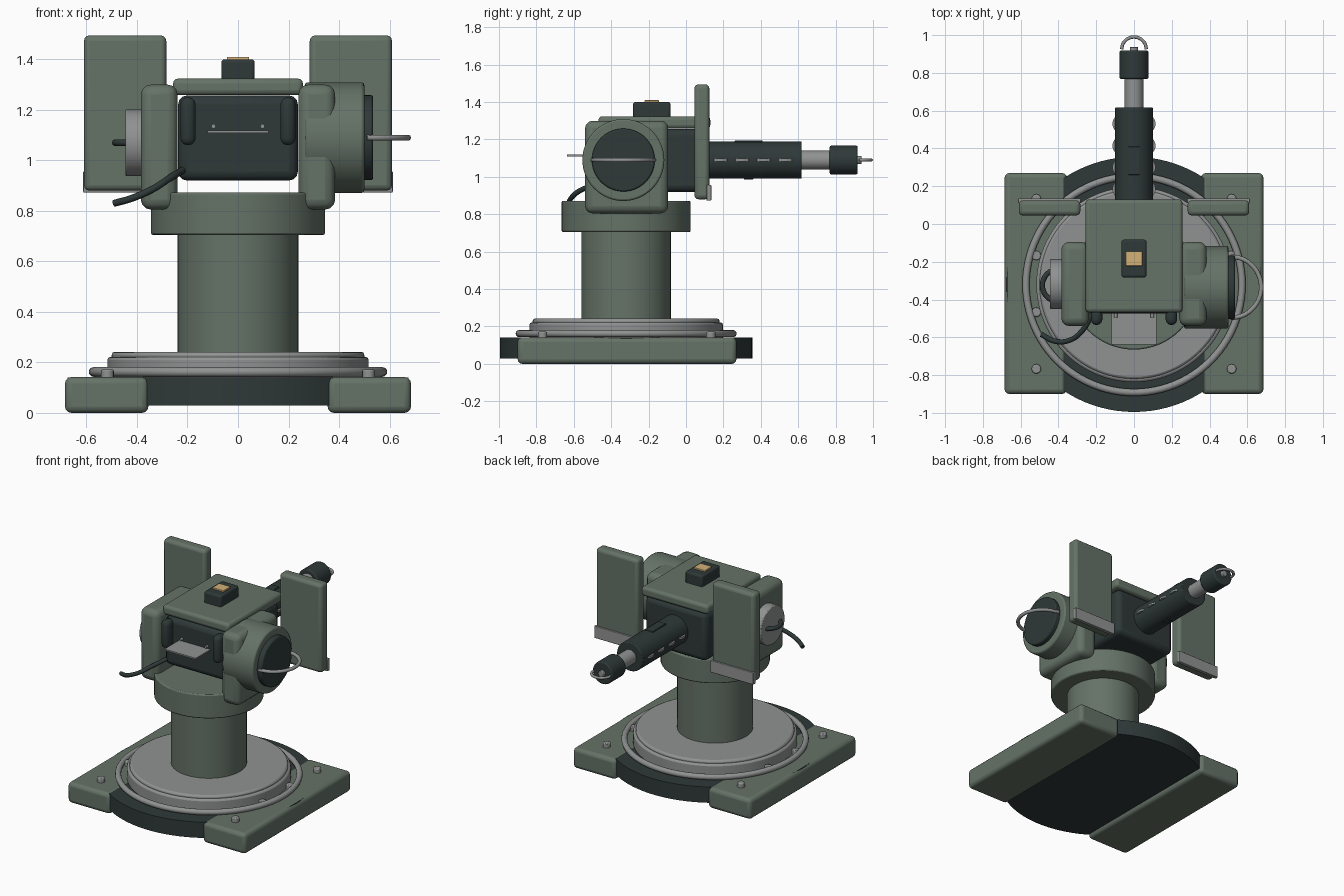
import bpy, bmesh, math
from mathutils import Vector

cube = bpy.data.objects.get("Cube")
if cube:
    bpy.data.objects.remove(cube, do_unlink=True)


def material(name, rgb):
    m = bpy.data.materials.new(name)
    m.use_nodes = True
    m.diffuse_color = (*rgb, 1)
    m.node_tree.nodes["Principled BSDF"].inputs["Base Color"].default_value = (*rgb, 1)
    return m


GREEN = material("grey green paint", (0.13, 0.17, 0.135))
DARK = material("dark gunmetal", (0.028, 0.04, 0.04))
STEEL = material("steel", (0.28, 0.29, 0.285))
AMBER = material("amber lens", (0.66, 0.44, 0.19))


def finish(obj, name, mat, bevel=0.0, segments=3):
    obj.name = obj.data.name = name
    obj.data.materials.append(mat)
    if bevel:
        mod = obj.modifiers.new("rounded edges", "BEVEL")
        mod.width, mod.segments = bevel, segments
        mod.limit_method = "ANGLE"
    bpy.ops.object.select_all(action="DESELECT")
    obj.select_set(True)
    bpy.context.view_layer.objects.active = obj
    bpy.ops.object.shade_smooth_by_angle(angle=math.radians(35))
    return obj


def box(name, lo, hi, mat, bevel=0.0):
    """Rounded box between two opposite corners."""
    lo, hi = Vector(lo), Vector(hi)
    bpy.ops.mesh.primitive_cube_add(size=1, location=(lo + hi) / 2)
    obj = bpy.context.object
    obj.scale = hi - lo
    bpy.ops.object.transform_apply(location=False, rotation=False, scale=True)
    return finish(obj, name, mat, bevel)


def cylinder(name, start, end, radius, mat, bevel=0.0, sides=64):
    """Round bar between two points."""
    start, end = Vector(start), Vector(end)
    axis = end - start
    bpy.ops.mesh.primitive_cylinder_add(vertices=sides, radius=radius, depth=axis.length,
                                        location=(start + end) / 2)
    obj = bpy.context.object
    obj.rotation_euler = axis.to_track_quat("Z", "Y").to_euler()
    return finish(obj, name, mat, bevel, 2)


def tube(name, points, radius, mat):
    """Smooth round wire through a path."""
    curve = bpy.data.curves.new(name, "CURVE")
    curve.dimensions = "3D"
    curve.bevel_depth, curve.bevel_resolution = radius, 3
    curve.use_fill_caps = True
    spline = curve.splines.new("BEZIER")
    spline.bezier_points.add(len(points) - 1)
    for bp, p in zip(spline.bezier_points, points):
        bp.co = p
        bp.handle_left_type = bp.handle_right_type = "AUTO"
    obj = bpy.data.objects.new(name, curve)
    bpy.context.collection.objects.link(obj)
    curve.materials.append(mat)
    return obj


def half_loop(name, centre, radius, heading, wire, mat):
    """Half ring lying flat, bulging toward the heading angle."""
    c = Vector(centre)
    angles = [math.radians(heading - 90 + i * 22.5) for i in range(9)]
    return tube(name, [c + radius * Vector((math.cos(a), math.sin(a), 0)) for a in angles], wire, mat)


CY = -0.32          # vertical axis of the pedestal
AXIS_Z = 1.09       # height of the barrel and elevation axis
SIDES = ((1, "left"), (-1, "right"))

# Base plate and its two rails
cylinder("base_disc", (0, CY, 0.03), (0, CY, 0.14), 0.675, DARK, sides=96)
for s, side in SIDES:
    box(f"{side}_base_rail", (s * 0.52 - 0.165, -0.9, 0), (s * 0.52 + 0.165, 0.27, 0.142), GREEN, 0.025)
    for i in range(4):
        y = -0.767 + i * 0.3
        cylinder(f"{side}_rail_bolt_{i + 1}", (s * 0.517, y, 0.13), (s * 0.517, y, 0.172),
                 0.025, STEEL, 0.006, 16)

# Turntable and surrounding ring
bpy.ops.mesh.primitive_torus_add(location=(0, CY, 0.162), major_radius=0.572, minor_radius=0.019,
                                 major_segments=96, minor_segments=12)
finish(bpy.context.object, "turntable_ring", STEEL)
cylinder("turntable_lower", (0, CY, 0.13), (0, CY, 0.222), 0.517, STEEL, 0.012, 96)
cylinder("turntable_upper", (0, CY, 0.2), (0, CY, 0.242), 0.5, STEEL, 0.012, 96)

# Pedestal
cylinder("column", (0, CY, 0.23), (0, CY, 0.72), 0.239, GREEN)
cylinder("collar", (0, CY, 0.705), (0, CY, 0.872), 0.345, GREEN, 0.008)

# Head housing
box("housing", (-0.237, -0.475, 0.92), (0.237, 0.12, 1.257), DARK, 0.035)
box("roof_plate", (-0.257, -0.468, 1.258), (0.257, 0.13, 1.324), GREEN, 0.02)
box("sight_box", (-0.066, -0.283, 1.31), (0.066, -0.083, 1.4), DARK, 0.012)
box("sight_lens", (-0.044, -0.222, 1.39), (0.044, -0.145, 1.41), AMBER, 0.003)

# Front shelf, its bolts and the grips beside it
box("front_shelf", (-0.12, -0.637, 1.109), (0.12, -0.46, 1.119), STEEL)
for s, side in SIDES:
    cylinder(f"{side}_shelf_bolt", (s * 0.097, -0.46, 1.135), (s * 0.097, -0.495, 1.135), 0.009, STEEL, 0, 12)
    box(f"{side}_front_grip", (s * 0.198 - 0.03, -0.535, 1.06), (s * 0.198 + 0.03, -0.45, 1.25), DARK, 0.028)

# Yoke arms and the shield panels behind them
for s, side in SIDES:
    box(f"{side}_yoke_arm", (s * 0.312 - 0.073, -0.54, 0.805), (s * 0.312 + 0.073, -0.095, 1.3), GREEN, 0.04)
    box(f"{side}_shield", (s * 0.447 - 0.163, 0.045, 0.88), (s * 0.447 + 0.163, 0.125, 1.495), GREEN, 0.022)
    box(f"{side}_shield_strip", (s * 0.447 - 0.166, 0.11, 0.873), (s * 0.447 + 0.166, 0.135, 0.957), STEEL, 0.004)

# Left elevation drum with carrying loop
cylinder("elevation_drum", (0.265, -0.335, AXIS_Z), (0.5, -0.335, AXIS_Z), 0.219, GREEN, 0.01)
cylinder("drum_cover", (0.49, -0.335, AXIS_Z), (0.535, -0.335, AXIS_Z), 0.168, DARK, 0.008)
half_loop("drum_loop", (0.51, -0.335, AXIS_Z), 0.163, 0, 0.012, STEEL)

# Right motor cap with its loop and a loose cable
cylinder("motor_cap", (-0.37, -0.318, 1.07), (-0.446, -0.318, 1.07), 0.132, STEEL, 0.006)
half_loop("motor_loop", (-0.4, -0.325, 1.07), 0.085, 180, 0.014, DARK)
tube("cable", [(-0.22, -0.47, 0.96), (-0.27, -0.56, 0.93), (-0.34, -0.615, 0.885),
               (-0.42, -0.62, 0.85), (-0.49, -0.585, 0.83)], 0.014, DARK)

# Barrel, facing the rear
cylinder("barrel_shroud", (0, 0.1, AXIS_Z), (0, 0.618, AXIS_Z), 0.1, DARK, 0.006)
cylinder("barrel_tube", (0, 0.6, AXIS_Z), (0, 0.78, AXIS_Z), 0.05, STEEL, sides=32)
cylinder("muzzle", (0, 0.768, AXIS_Z), (0, 0.918, AXIS_Z), 0.077, DARK, 0.008, 48)
cylinder("muzzle_pin", (0, 0.91, AXIS_Z), (0, 0.938, AXIS_Z), 0.022, STEEL, 0.004, 20)
half_loop("muzzle_loop", (0, 0.925, AXIS_Z), 0.065, 90, 0.009, STEEL)
for s, side in SIDES:
    for i in range(4):
        y = 0.185 + i * 0.115
        cylinder(f"{side}_cooling_fin_{i + 1}", (s * 0.062, y, AXIS_Z - 0.007),
                 (s * 0.062, y, AXIS_Z + 0.007), 0.052, STEEL, 0, 32)
box("shroud_top_rib", (-0.03, 0.26, 1.17), (0.03, 0.41, 1.194), DARK, 0.004)
box("shroud_bottom_rib", (-0.02, 0.31, 0.985), (0.02, 0.36, 1.01), DARK, 0.004)
